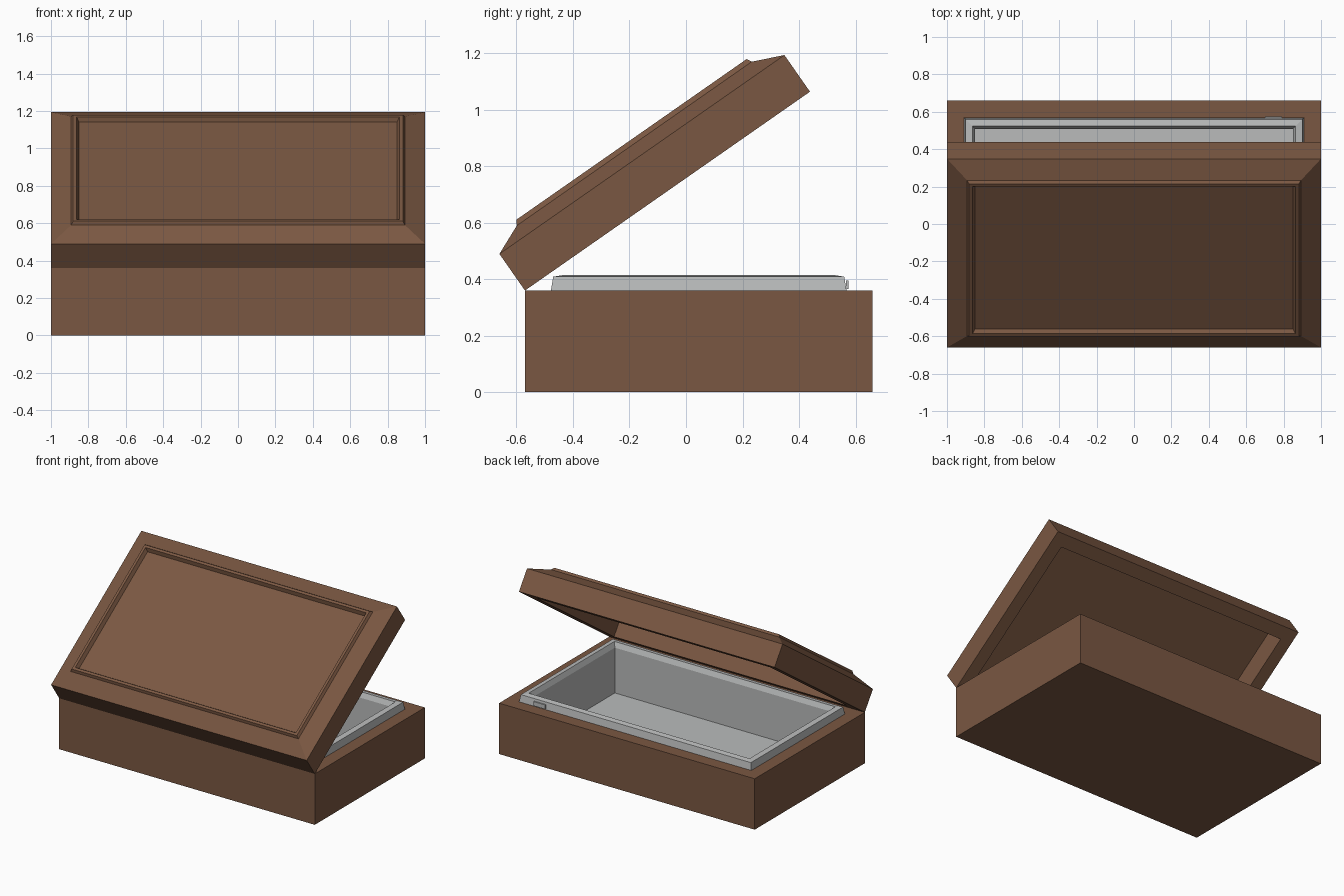
import bpy, bmesh, math
from mathutils import Matrix

if "Cube" in bpy.data.objects:
    bpy.data.objects.remove(bpy.data.objects["Cube"])

OPEN_ANGLE = math.radians(34.9)
CENTRE_Y = 0.045          # middle of the base; the lid hangs off the front edge
HALF_Y = 0.615
HEIGHT = 0.36


def material(name, rgb):
    m = bpy.data.materials.new(name)
    m.diffuse_color = (*rgb, 1)
    m.use_nodes = True
    m.node_tree.nodes["Principled BSDF"].inputs["Base Color"].default_value = m.diffuse_color
    return m


brown = material("brown_wood", (0.195, 0.096, 0.054))
grey = material("pale_grey", (0.49, 0.50, 0.50))


def ring_solid(name, rings, mat, matrix):
    """Skin stacked rectangles (half x, half y, z), capping the first and last."""
    bm = bmesh.new()
    loops = [[bm.verts.new((sx * hx, sy * hy, z))
              for sx, sy in ((-1, -1), (1, -1), (1, 1), (-1, 1))]
             for hx, hy, z in rings]
    for a, b in zip(loops, loops[1:]):
        for i in range(4):
            j = (i + 1) % 4
            bm.faces.new((a[i], a[j], b[j], b[i]))
    bm.faces.new(loops[0][::-1])
    bm.faces.new(loops[-1])
    bmesh.ops.recalc_face_normals(bm, faces=bm.faces[:])
    bm.transform(matrix)
    mesh = bpy.data.meshes.new(name)
    bm.to_mesh(mesh)
    bm.free()
    mesh.materials.append(mat)
    ob = bpy.data.objects.new(name, mesh)
    bpy.context.collection.objects.link(ob)
    return ob


at_base = Matrix.Translation((0, CENTRE_Y, 0))

# wooden base with a cavity for the liner
ring_solid("base", [
    (1, HALF_Y, 0), (1, HALF_Y, HEIGHT),
    (0.91, 0.525, HEIGHT), (0.91, 0.525, 0.04)], brown, at_base)

# grey liner tray with a raised, slightly sloping lip
ring_solid("liner", [
    (0.908, 0.523, 0.045), (0.908, 0.523, HEIGHT), (0.90, 0.515, 0.409),
    (0.864, 0.479, 0.415), (0.85, 0.464, 0.38), (0.85, 0.464, 0.06)], grey, at_base)

# small catch plate on the back of the liner lip
ring_solid("catch_plate", [
    (0.045, 0.0045, 0.365), (0.045, 0.0045, 0.395)], grey,
    Matrix.Translation((0.745, 0.571, 0)))

# hollow lid: ceiling, inner wall, rim, outside, bevel, raised border, sunken panel
hinge = Matrix.Translation((0, CENTRE_Y - HALF_Y, HEIGHT))
swing = hinge @ Matrix.Rotation(OPEN_ANGLE, 4, 'X') @ Matrix.Translation((0, HALF_Y, 0))
ring_solid("lid", [
    (0.912, 0.527, 0.15), (0.912, 0.527, 0), (1, HALF_Y, 0), (1, HALF_Y, 0.158),
    (0.892, 0.507, 0.205), (0.881, 0.497, 0.223), (0.863, 0.479, 0.223),
    (0.85, 0.466, 0.198)], brown, swing)
